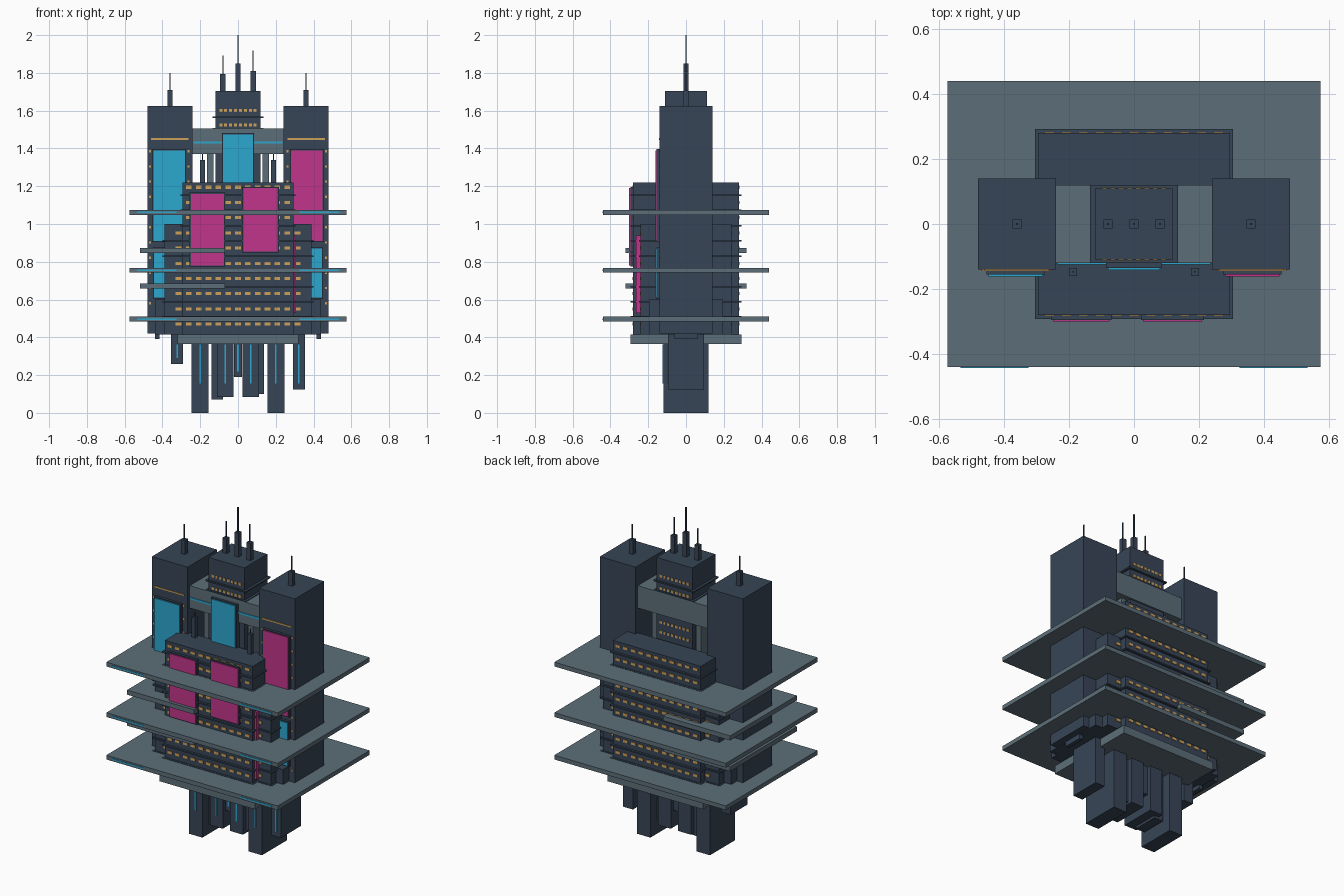
import bpy, bmesh
from mathutils import Matrix, Vector

if "Cube" in bpy.data.objects:
    bpy.data.objects.remove(bpy.data.objects["Cube"])


def material(name, rgb):
    m = bpy.data.materials.new(name)
    m.diffuse_color = (*[(c / 255) ** 2.2 for c in rgb], 1)
    m.use_nodes = True
    m.node_tree.nodes["Principled BSDF"].inputs["Base Color"].default_value = m.diffuse_color
    return m


DARK = material("dark_slate", (58, 71, 87))
GREY = material("deck_grey", (93, 110, 120))
CYAN = material("cyan_glow", (48, 166, 207))
PINK = material("pink_glow", (192, 56, 138))
AMBER = material("amber_glow", (205, 160, 90))


def boxes(name, mat, items):
    """One object made of boxes given as (x0, x1, y0, y1, z0, z1)."""
    bm = bmesh.new()
    for x0, x1, y0, y1, z0, z1 in items:
        mid = Vector(((x0 + x1) / 2, (y0 + y1) / 2, (z0 + z1) / 2))
        size = Vector((abs(x1 - x0), abs(y1 - y0), abs(z1 - z0)))
        bmesh.ops.create_cube(bm, size=1, matrix=Matrix.Translation(mid) @ Matrix.Diagonal((*size, 1)))
    me = bpy.data.meshes.new(name)
    bm.to_mesh(me)
    bm.free()
    me.materials.append(mat)
    ob = bpy.data.objects.new(name, me)
    bpy.context.collection.objects.link(ob)
    return ob


def flip_x(b):
    return (-b[1], -b[0], *b[2:])


def flip_y(b):
    return (b[0], b[1], -b[3], -b[2], b[4], b[5])


def both_x(items):
    return items + [flip_x(b) for b in items]


def both_y(items):
    return items + [flip_y(b) for b in items]


# Main masses
boxes("side_towers", DARK, both_x([(.24, .48, -.14, .14, .42, 1.625)]))
boxes("front_and_back_blocks", DARK, both_y([(-.295, .295, -.28, -.12, .415, 1.22)]))
boxes("central_core", DARK, [(-.12, .12, -.11, .11, .415, 1.705)])
boxes("corner_wings", DARK, both_x([(.24, .39, -.24, .24, .415, 1.0)]))
boxes("lower_wings", DARK, both_x([(.38, .44, -.195, .195, .415, .6)]))
boxes("wing_feet", DARK, both_x([(.415, .44, -.06, .06, .39, .42)]))

# Wide decks, half decks and base slab
DECKS = (.497, .755, 1.061)
boxes("wide_decks", GREY, [(-.575, .575, -.44, .44, z - .013, z + .013) for z in DECKS])
boxes("half_decks", GREY, [(-.52, -.07, -.32, .32, z - .014, z + .014) for z in (.672, .86)])
boxes("base_slab", GREY, [(-.32, .32, -.295, .295, .365, .415)])
boxes("deck_light_strips", CYAN,
      both_x([(.325, .535, -.443, -.43, z - .004, z + .004) for z in DECKS]))

# Sky bridge between the towers, with legs and small posts
boxes("sky_bridge", GREY, [(-.24, .24, -.12, .12, 1.37, 1.505)])
boxes("bridge_legs", GREY, both_x([(.13, .165, -.09, .09, 1.05, 1.37)]))
boxes("bridge_posts", DARK, both_x([(.175, .2, -.16, -.135, 1.22, 1.34),
                                    (.185, .19, -.15, -.145, 1.34, 1.37)]))
boxes("bridge_light_strips", CYAN, both_x([(.085, .235, -.124, -.115, 1.425, 1.437)]))

# Floor ledges
FLOORS = [.47 + .0805 * i for i in range(10)]
boxes("floor_ledges", DARK,
      both_y([(-.305, .305, -.293, -.12, z + .034, z + .042) for z in FLOORS[:-1]]))
boxes("wing_ledges", DARK, both_x([(.25, .4, -.25, .25, z + .034, z + .042) for z in FLOORS[:6]]))
boxes("crown_ledges", DARK, [(-.135, .135, -.12, .12, z - .004, z + .004) for z in (1.505, 1.565)])

# Window rows
win = []
for z in FLOORS:
    for i in range(11):
        x = -.26 + i * .052
        win.append((x - .015, x + .015, -.284, -.27, z - .008, z + .008))
for z in FLOORS[:7]:
    win += both_x([(.3, .33, -.244, -.23, z - .008, z + .008)])
for z in (1.525, 1.6):
    for i in range(8):
        x = -.091 + i * .026
        win.append((x - .008, x + .008, -.113, -.1, z - .008, z + .008))
win = both_y(win)
for z in (1.26, 1.32):
    for i in range(8):
        x = -.091 + i * .026
        win.append((x - .008, x + .008, .1, .113, z - .008, z + .008))
for i in range(12):
    z = .5 + i * .0805
    win += both_x([(.258, .268, -.144, -.13, z - .006, z + .006),
                   (.46, .47, -.144, -.13, z - .006, z + .006)])
win += both_x([(.262, .46, -.144, -.13, 1.446, 1.454)])
boxes("windows", AMBER, win)

# Large glowing panels on dark frames: x0, x1, wall y, z0, z1
PANELS = [(-.25, -.075, -.28, .78, 1.16, PINK), (.028, .21, -.28, .855, 1.19, PINK),
          (.28, .448, -.14, .91, 1.39, PINK), (-.448, -.28, -.14, .91, 1.39, CYAN),
          (.3, .445, -.14, .61, .87, CYAN), (-.445, -.3, -.14, .61, .87, CYAN),
          (-.08, .08, -.12, 1.22, 1.475, CYAN)]
for x0, x1, y, z0, z1, mat in PANELS:
    boxes("panel_frame", DARK, [(x0 - .006, x1 + .006, y - .015, y + .01, z0 - .006, z1 + .006)])
    boxes("glow_panel", mat, [(x0, x1, y - .021, y - .01, z0, z1)])
boxes("blade_sign", PINK, [(.296, .308, -.265, -.235, .53, .94)])

# Hanging columns: x0, x1, half depth, lowest z
COLS = [(-.245, -.155, .12, 0), (.155, .245, .12, 0),
        (-.355, -.29, .08, .26), (.29, .355, .095, .125),
        (-.11, -.025, .11, .085), (.025, .11, .11, .085),
        (-.14, -.08, .08, .07), (.08, .138, .08, .1), (-.022, .022, .09, .19)]
boxes("hanging_columns", DARK, [(a, b, -d, d, z, .42 if abs(a) > .28 else .37) for a, b, d, z in COLS])
strips = []
for a, b, d, z in COLS[:6] + COLS[8:]:
    x = (a + b) / 2
    low = max(z + .03, .155)
    strips.append((x - .004, x + .004, -d - .004, -d + .01, low, .362))
boxes("column_light_strips", CYAN, strips)

# Masts: x, roof z, box top, needle top
for x, z, zb, zn in [(0, 1.705, 1.85, 2.0), (-.08, 1.705, 1.795, 1.893), (.08, 1.705, 1.81, 1.918),
                     (-.36, 1.625, 1.71, 1.8), (.36, 1.625, 1.71, 1.8)]:
    boxes("mast", DARK, [(x - .014, x + .014, -.014, .014, z - .01, zb),
                         (x - .003, x + .003, -.003, .003, zb, zn)])
